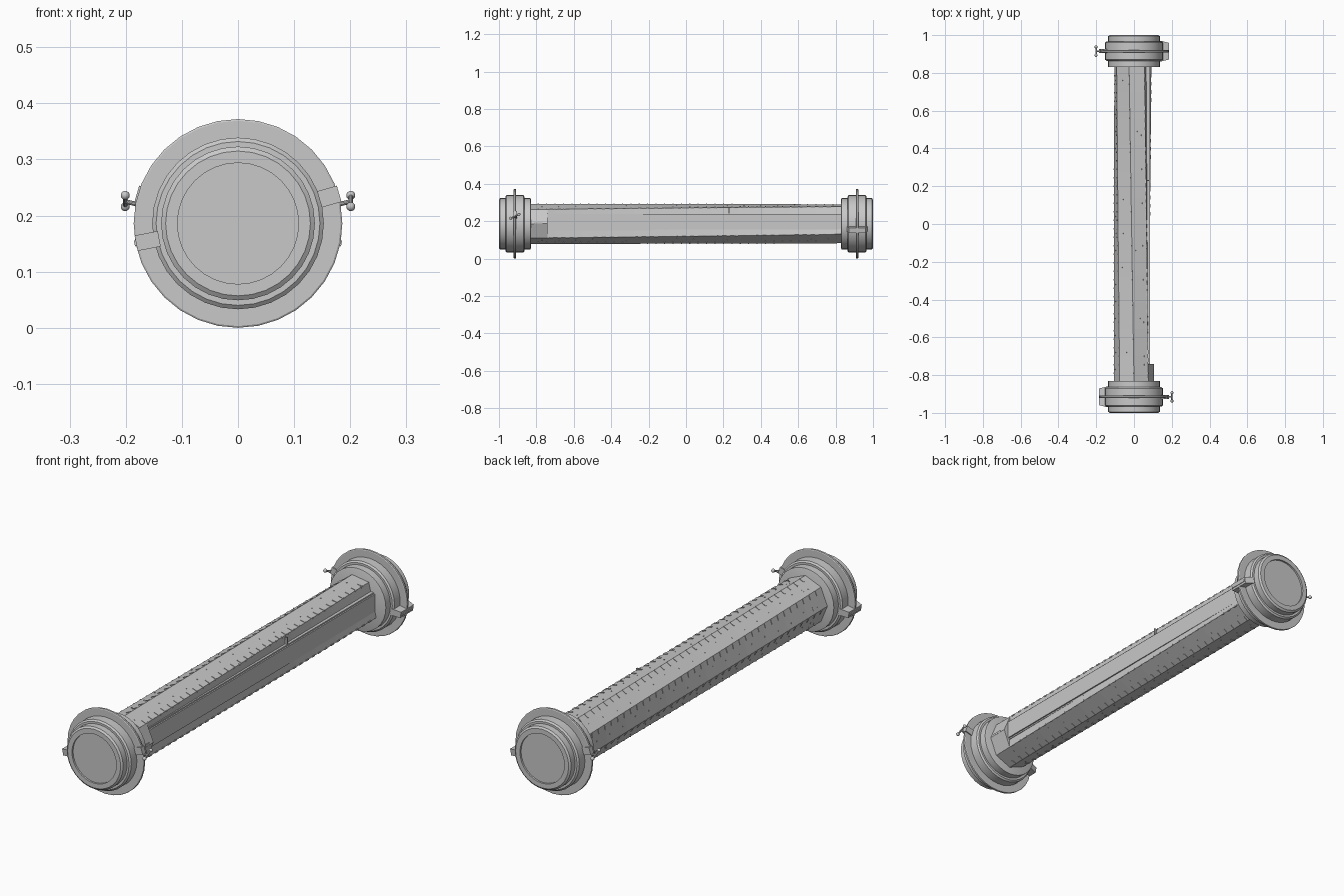
import bpy, bmesh, math, random
from mathutils import Matrix, Vector

cube = bpy.data.objects.get("Cube")
if cube:
    bpy.data.objects.remove(cube, do_unlink=True)

random.seed(4)
CZ = 0.186          # height of the long axis
R = 0.107           # tube corner radius
END = 0.835         # tube half length
AXIS = Matrix.Translation((0, 0, CZ))
HALF_TURN = Matrix.Rotation(math.pi, 4, 'Z')

grey = bpy.data.materials.new("light_grey")
grey.use_nodes = True
colour = (0.58, 0.58, 0.58, 1)
grey.diffuse_color = colour
grey.node_tree.nodes["Principled BSDF"].inputs["Base Color"].default_value = colour


def finish(name, bm, smooth=False):
    bmesh.ops.recalc_face_normals(bm, faces=bm.faces)
    mesh = bpy.data.meshes.new(name)
    bm.to_mesh(mesh)
    bm.free()
    mesh.materials.append(grey)
    obj = bpy.data.objects.new(name, mesh)
    bpy.context.collection.objects.link(obj)
    if smooth:
        bpy.ops.object.select_all(action='DESELECT')
        obj.select_set(True)
        bpy.context.view_layer.objects.active = obj
        bpy.ops.object.shade_smooth_by_angle(angle=math.radians(30))
    return obj


def add_box(bm, matrix, size):
    bmesh.ops.create_cube(bm, size=1, matrix=matrix @ Matrix.Diagonal((*size, 1)))


def add_rod(bm, a, b, radius):
    a, b = Vector(a), Vector(b)
    turn = (b - a).to_track_quat('Z', 'Y').to_matrix().to_4x4()
    bmesh.ops.create_cone(bm, cap_ends=True, segments=10, radius1=radius, radius2=radius,
                          depth=(b - a).length, matrix=Matrix.Translation((a + b) / 2) @ turn)


def lathe(name, profile, turn, segments=32):
    """Spin (y, radius) points around the long axis."""
    bm = bmesh.new()
    verts = [bm.verts.new((r, y, 0)) for y, r in profile]
    edges = [bm.edges.new(pair) for pair in zip(verts, verts[1:])]
    bmesh.ops.spin(bm, geom=verts + edges, cent=(0, 0, 0), axis=(0, 1, 0),
                   angle=math.tau, steps=segments, use_duplicate=False)
    bmesh.ops.remove_doubles(bm, verts=bm.verts, dist=1e-5)
    bm.transform(turn @ AXIS)
    return finish(name, bm, True)


def twist(y):
    """Angle of the first tube corner at a place along the axis."""
    return math.radians(7 + 7 * y / END)


def on_tube(angle, y, radius):
    return Vector((radius * math.cos(angle), y, CZ + radius * math.sin(angle)))


def loft(name, corners, y0, y1, steps):
    bm = bmesh.new()
    rings = []
    for i in range(steps + 1):
        y = y0 + (y1 - y0) * i / steps
        rings.append([bm.verts.new(on_tube(twist(y) + k * math.pi / 4, y, R)) for k in corners])
    n = len(corners)
    for a, b in zip(rings, rings[1:]):
        for k in range(n):
            bm.faces.new((a[k], a[(k + 1) % n], b[(k + 1) % n], b[k]))
    bm.faces.new(rings[0])
    bm.faces.new(rings[-1])
    return finish(name, bm)


# Eight-sided tube, slightly twisted, with its left corner cut away behind the front block
loft("tube_body", range(1, 8), -END, END, 12)
loft("tube_front_block", range(8), -END, -0.74, 1)

# Long panel in the cut side
bm = bmesh.new()
add_box(bm, Matrix.Translation((0.07, 0.05, 0.194)), (0.03, 1.58, 0.09))
long_edges = [e for e in bm.edges if abs((e.verts[0].co - e.verts[1].co).y) > 1
              and e.verts[0].co.x > 0.07]
bmesh.ops.bevel(bm, geom=long_edges, offset=0.006, segments=2, affect='EDGES')
finish("side_panel", bm)

# Seam strips and small latch on the cut side
bm = bmesh.new()
for y in (0.23,):
    for z in (0.255, 0.135):
        add_box(bm, Matrix.Translation((0.074, y, z)), (0.01, 0.006, 0.03))
add_box(bm, Matrix.Translation((0.104, -0.79, 0.192)), (0.006, 0.045, 0.008))
finish("side_details", bm)


def facet_matrix(k, y, along):
    """Frame on a facet: x tangent, y along the tube, z outward."""
    corner = twist(y) + k * math.pi / 4
    normal = corner + math.pi / 8
    n = Vector((math.cos(normal), 0, math.sin(normal)))
    t = Vector((-n.z, 0, n.x))
    m = Matrix((t, Vector((0, 1, 0)), n)).transposed().to_4x4()
    m.translation = on_tube(corner, y, R) + t * along
    return m


# Scale marks along each corner and tiny studs over the facets
marks, studs = bmesh.new(), bmesh.new()
for k in range(1, 7):
    for i in range(36):
        y = -0.79 + i * 0.045
        add_box(marks, facet_matrix(k, y, 0.011), (0.022, 0.006, 0.004))
        if i % 2 == 0:
            add_box(studs, facet_matrix(k, y + 0.02, random.uniform(0.035, 0.065)),
                    (0.004, 0.004, 0.003))
for k in (1, 7):
    for i in range(36):
        y = -0.72 + i * 0.043
        add_box(marks, Matrix.Translation(on_tube(twist(y) + k * math.pi / 4, y, R - 0.002)),
                (0.006, 0.02, 0.006))
finish("corner_marks", marks)
finish("facet_studs", studs)

# Matching end caps, the rear one turned half round
CAP = [(0.008, 0), (0.008, 0.108), (0, 0.108), (0, 0.129), (0.006, 0.137), (0.034, 0.137),
       (0.034, 0.146), (0.04, 0.153), (0.13, 0.153), (0.136, 0.146), (0.136, 0.137),
       (0.168, 0.137), (0.17, 0.132), (0.17, 0)]
FLANGE = [(0.079, 0.15), (0.079, 0.183), (0.081, 0.186), (0.089, 0.186),
          (0.091, 0.183), (0.091, 0.15)]
MID = -0.915

for side, turn in (("front", Matrix.Identity(4)), ("rear", HALF_TURN)):
    lathe(side + "_cap", [(d - 1, r) for d, r in CAP], turn)
    lathe(side + "_clamp_ring", [(d - 1, r) for d, r in FLANGE], turn)

    # Hinge block with tapered outer end
    bm = bmesh.new()
    add_box(bm, Matrix.Identity(4), (0.042, 0.11, 0.028))
    for v in bm.verts:
        if v.co.x > 0:
            v.co.y *= 0.8
    add_box(bm, Matrix.Translation((0.002, 0, 0)), (0.044, 0.08, 0.01))
    bm.transform(turn @ AXIS @ Matrix.Rotation(math.radians(-191), 4, 'Y')
                 @ Matrix.Translation((0.164, MID, 0)))
    finish(side + "_hinge_block", bm)

    # Lug, screw stem and wing grip
    bm = bmesh.new()
    add_box(bm, Matrix.Translation((0.163, MID, 0.234)) @ Matrix.Rotation(-0.28, 4, 'Y'),
            (0.036, 0.022, 0.03))
    finish(side + "_clamp_lug", bm).matrix_world = turn
    bm = bmesh.new()
    add_rod(bm, (0.15, MID, 0.212), (0.203, MID, 0.226), 0.004)
    tips = [(0.201, MID - 0.022, 0.216), (0.201, MID + 0.022, 0.236)]
    add_rod(bm, *tips, 0.004)
    for tip in tips:
        bmesh.ops.create_uvsphere(bm, u_segments=12, v_segments=8, radius=0.008,
                                  matrix=Matrix.Translation(tip))
    bm.transform(turn)
    finish(side + "_wing_screw", bm, True)
